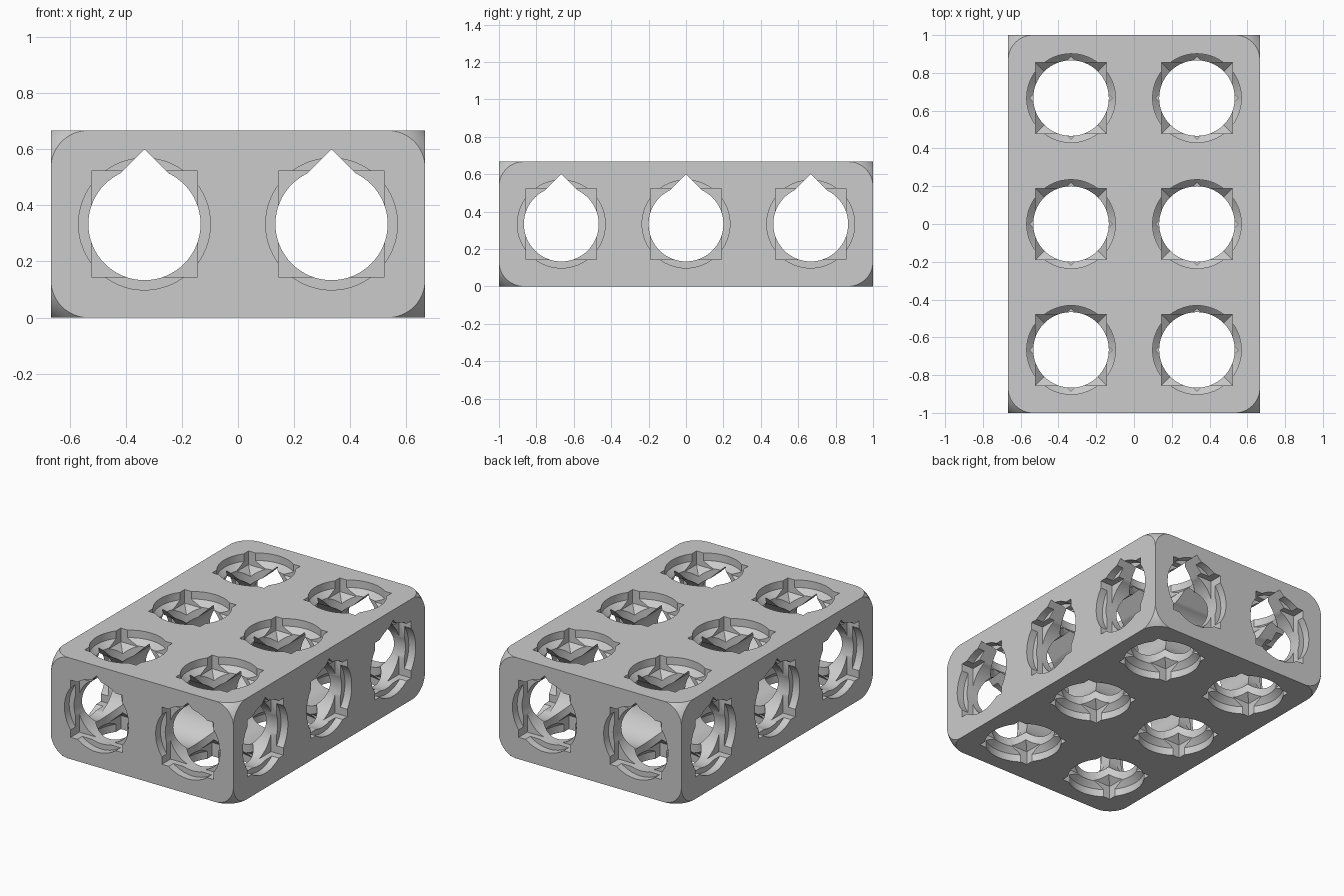
import bpy, bmesh
from math import sin, cos, pi, radians
from mathutils import Vector

old = bpy.data.objects.get("Cube")
if old:
    bpy.data.objects.remove(old, do_unlink=True)

U = 2 / 3                                   # one grid cell
SIZE = Vector((2 * U, 3 * U, U))
HOLE, RING, SQUARE = 0.2, 0.235, 0.267      # radii, square measured to its corner
ROUND = 0.133                               # corner size

scene = bpy.context.scene
cutters = bpy.data.collections.new("cutters")
scene.collection.children.link(cutters)


def add_object(name, bm, collection):
    bmesh.ops.recalc_face_normals(bm, faces=bm.faces[:])
    mesh = bpy.data.meshes.new(name)
    bm.to_mesh(mesh)
    bm.free()
    obj = bpy.data.objects.new(name, mesh)
    collection.objects.link(obj)
    return obj


def polygon(sides, turn=0.0):
    return [(cos(turn + 2 * pi * i / sides), sin(turn + 2 * pi * i / sides))
            for i in range(sides)]


def add_cutter(name, shape, levels, axis, centre):
    """Stack scaled copies of a shape along an axis, mirrored end to end."""
    half = SIZE[axis] / 2
    ends = [(t - half, s) for t, s in levels]
    ends += [(-t, s) for t, s in reversed(ends)]
    along = Vector((axis == 0, axis == 1, axis == 2))
    up = Vector((0, 1, 0)) if axis == 2 else Vector((0, 0, 1))
    side = up.cross(along)
    bm = bmesh.new()
    rows = [[bm.verts.new(centre + along * t + (side * x + up * y) * s)
             for x, y in shape] for t, s in ends]
    n = len(shape)
    for a, b in zip(rows, rows[1:]):
        for i in range(n):
            j = (i + 1) % n
            bm.faces.new((a[i], a[j], b[j], b[i]))
    bm.faces.new(rows[0])
    bm.faces.new(rows[-1])
    add_object(name, bm, cutters).hide_render = True


# Block with sharp edges and ball-shaped corners
points = set()
steps = 16
for i in range(steps + 1):
    a = pi / 2 * i / steps
    c, s = ROUND * cos(a), ROUND * sin(a)
    points |= {(ROUND, c, s), (c, ROUND, s), (c, s, ROUND)}
    for j in range(steps + 1 - i):
        p = Vector((i, j, steps - i - j)).normalized() * ROUND * 2 ** 0.5
        if max(p) < ROUND * 0.985:
            points.add(tuple(p))
bm = bmesh.new()
for sx in (-1, 1):
    for sy in (-1, 1):
        for sz in (-1, 1):
            for p in points:
                q = SIZE / 2 + Vector(p) - Vector((ROUND,) * 3)
                bm.verts.new((q.x * sx, q.y * sy, q.z * sz + U / 2))
bmesh.ops.remove_doubles(bm, verts=bm.verts[:], dist=0.0005)
hull = bmesh.ops.convex_hull(bm, input=bm.verts[:])
loose = [v for v in bm.verts if not v.link_faces]
bmesh.ops.delete(bm, geom=loose, context='VERTS')
bmesh.ops.dissolve_limit(bm, angle_limit=radians(0.3),
                         verts=bm.verts[:], edges=bm.edges[:])
block = add_object("grid_block", bm, scene.collection)

# Holes along all three axes, with round and square recesses at both ends
circle, square = polygon(64), polygon(4, pi / 4)
roof = [(0, SQUARE), (-0.15, SQUARE - 0.15), (0.15, SQUARE - 0.15)]
OUT = -0.1
columns, rows = (-U / 2, U / 2), (-U, 0, U)
holes = [(2, Vector((x, y, U / 2))) for x in columns for y in rows]
holes += [(1, Vector((x, 0, U / 2))) for x in columns]
holes += [(0, Vector((0, y, U / 2))) for y in rows]
for axis, centre in holes:
    slope = axis == 2                       # upright holes have sloped ledges
    ring_end = 0.05 + (RING - HOLE) * slope
    add_cutter("round_cutter", circle,
               [(OUT, RING), (0.05, RING), (ring_end, HOLE)], axis, centre)
    add_cutter("square_cutter", square,
               [(OUT, SQUARE), (0.09, SQUARE), (0.09 + 0.07 * slope, 0.17)],
               axis, centre)
    if not slope:
        add_cutter("roof_cutter", roof, [(OUT, 1)], axis, centre)

cut = block.modifiers.new("holes", 'BOOLEAN')
cut.operation = 'DIFFERENCE'
cut.operand_type = 'COLLECTION'
cut.collection = cutters
cut.solver = 'EXACT'
bpy.context.view_layer.update()
graph = bpy.context.evaluated_depsgraph_get()
mesh = bpy.data.meshes.new_from_object(block.evaluated_get(graph))
block.modifiers.clear()
block.data = mesh
for obj in list(cutters.objects):
    bpy.data.objects.remove(obj, do_unlink=True)
bpy.data.collections.remove(cutters)

# Single grey plastic
grey = bpy.data.materials.new("grey plastic")
grey.use_nodes = True
colour = (0.6, 0.6, 0.6, 1)
grey.diffuse_color = colour
grey.node_tree.nodes["Principled BSDF"].inputs["Base Color"].default_value = colour
mesh.materials.clear()
mesh.materials.append(grey)
for face in mesh.polygons:
    face.material_index = 0

for obj in bpy.context.selected_objects:
    obj.select_set(False)
block.select_set(True)
bpy.context.view_layer.objects.active = block
bpy.ops.object.shade_smooth_by_angle(angle=radians(30))
